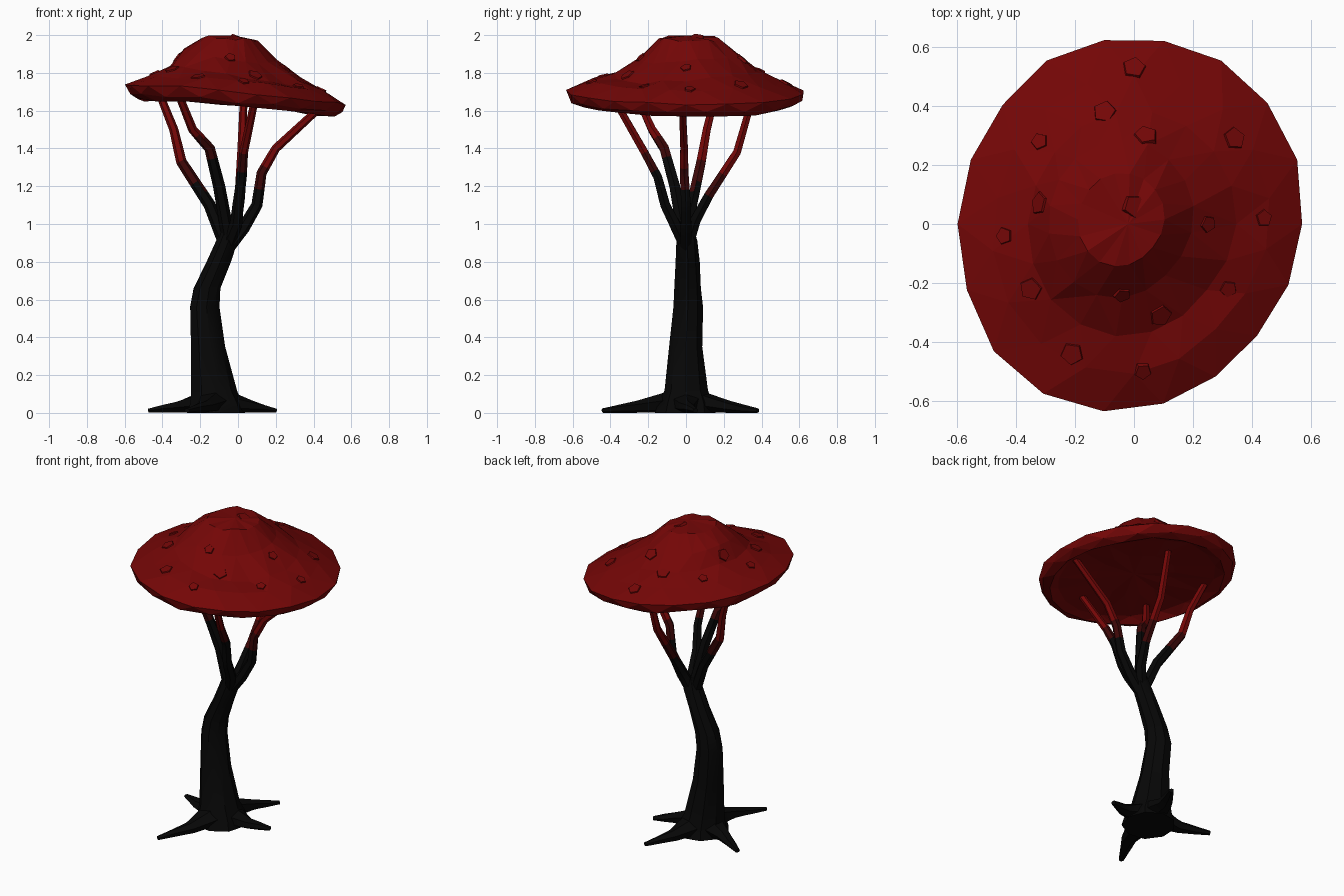
import bpy
import bmesh
import random
from math import cos, sin, pi, radians
from mathutils import Vector
from mathutils.bvhtree import BVHTree

random.seed(4)
default = bpy.data.objects.get("Cube")
if default:
    bpy.data.objects.remove(default, do_unlink=True)


def make_material(name, colour):
    mat = bpy.data.materials.new(name)
    mat.use_nodes = True
    rgba = (*colour, 1.0)
    mat.diffuse_color = rgba
    shader = mat.node_tree.nodes["Principled BSDF"]
    shader.inputs["Base Color"].default_value = rgba
    shader.inputs["Roughness"].default_value = 0.9
    return mat


BARK = make_material("charred bark", (0.002, 0.002, 0.002))
EMBER = make_material("dark red bark", (0.045, 0.002, 0.002))
RED = make_material("cap red", (0.175, 0.002, 0.002))


def finish(bm, name, materials, smooth_angle=None):
    """Turn the bmesh into a named object with its materials."""
    bmesh.ops.recalc_face_normals(bm, faces=bm.faces[:])
    mesh = bpy.data.meshes.new(name)
    bm.to_mesh(mesh)
    bm.free()
    for mat in materials:
        mesh.materials.append(mat)
    obj = bpy.data.objects.new(name, mesh)
    bpy.context.collection.objects.link(obj)
    if smooth_angle:
        bpy.ops.object.select_all(action="DESELECT")
        obj.select_set(True)
        bpy.context.view_layer.objects.active = obj
        bpy.ops.object.shade_smooth_by_angle(angle=radians(smooth_angle))
    return obj


def bridge(bm, lower, upper):
    count = len(lower)
    for i in range(count):
        j = (i + 1) % count
        bm.faces.new((lower[i], lower[j], upper[j], upper[i]))


def tube(name, points, radii, sides, ember_from=None, steps=1, ground=False):
    """Sweep a tapering ring along a path; colour changes with height."""
    points = [Vector(p) for p in points]
    path = []
    for k in range(len(points) - 1):
        for s in range(steps):
            t = s / steps
            path.append((points[k].lerp(points[k + 1], t),
                         radii[k] + (radii[k + 1] - radii[k]) * t))
    path.append((points[-1], radii[-1]))
    bm = bmesh.new()
    rings = []
    for k, (centre, radius) in enumerate(path):
        before = path[max(k - 1, 0)][0]
        after = path[min(k + 1, len(path) - 1)][0]
        turn = Vector((0, 0, 1)).rotation_difference(after - before)
        ring = []
        for i in range(sides):
            a = 2 * pi * i / sides
            offset = turn @ Vector((radius * cos(a), radius * sin(a), 0))
            if ground:
                offset.z *= min(1, centre.z / radius)
            ring.append(bm.verts.new(centre + offset))
        rings.append(ring)
    for lower, upper in zip(rings, rings[1:]):
        bridge(bm, lower, upper)
    bm.faces.new(rings[0])
    bm.faces.new(rings[-1])
    if ember_from:
        for face in bm.faces:
            height = face.calc_center_median().z
            face.material_index = (height > ember_from) + (height > ember_from + 0.12)
    return finish(bm, name, (BARK, EMBER, RED), 35)


# Trunk: flared foot, straight lower half, then a lean to the left
def trunk():
    bm = bmesh.new()
    rings = []
    profile = ((-0.12, 0, 0.0, 0.16), (-0.12, 0, 0.05, 0.145),
               (-0.13, 0, 0.12, 0.12), (-0.16, 0, 0.35, 0.09),
               (-0.18, 0.01, 0.56, 0.078), (-0.165, 0.01, 0.66, 0.073),
               (-0.105, 0.01, 0.8, 0.064), (-0.06, 0.005, 0.91, 0.058),
               (-0.04, 0, 0.98, 0.045))
    for x, y, z, r in profile:
        ring = []
        for i in range(9):
            a = 2 * pi * i / 9
            rr = r * random.uniform(0.95, 1.06)
            ring.append(bm.verts.new((x + rr * cos(a), y + rr * sin(a), z)))
        rings.append(ring)
    for lower, upper in zip(rings, rings[1:]):
        bridge(bm, lower, upper)
    bm.faces.new(rings[0])
    bm.faces.new(rings[-1])
    finish(bm, "trunk", (BARK,), 35)


trunk()

# Roots: flattened tapering limbs with a bend before the tip
for name, bend, tip in (("back_root", (-0.06, 0.22), (0.03, 0.38)),
                        ("left_root", (0.07, 0.0), (0.2, 0.05)),
                        ("right_root", (-0.31, 0.05), (-0.47, 0.14)),
                        ("front_root", (-0.17, -0.25), (-0.27, -0.44))):
    tube(name, ((-0.12, 0, 0.07), (*bend, 0.033), (*tip, 0.012)),
         (0.11, 0.046, 0.016), 6, steps=2, ground=True)

# Branches: name, height where the bark starts to redden, path
BRANCHES = (
    ("back_branch", 1.14, ((-0.05, 0.01, 0.9), (-0.01, 0.05, 1.02), (0.01, 0.12, 1.15),
                           (0.02, 0.27, 1.38), (0.03, 0.35, 1.66))),
    ("left_branch", 1.18, ((-0.05, 0, 0.88), (0.03, 0, 0.98), (0.1, 0, 1.1),
                           (0.125, -0.01, 1.27), (0.2, -0.01, 1.4),
                           (0.46, -0.02, 1.64))),
    ("right_branch", 1.2, ((-0.07, 0, 0.9), (-0.15, 0.03, 1.1), (-0.3, 0.08, 1.33),
                           (-0.34, 0.11, 1.5), (-0.42, 0.16, 1.7))),
    ("front_right_branch", 1.34, ((-0.05, -0.01, 0.92), (-0.1, -0.06, 1.2),
                                  (-0.15, -0.115, 1.4), (-0.24, -0.18, 1.5),
                                  (-0.32, -0.27, 1.7))),
    ("front_branch", 1.28, ((-0.05, -0.01, 0.9), (-0.01, -0.06, 1.0),
                            (0.0, -0.11, 1.1), (0.02, -0.15, 1.25),
                            (0.03, -0.22, 1.38), (0.09, -0.38, 1.66))),
)
for name, ember, path in BRANCHES:
    last = len(path) - 1
    radii = [0.036 - 0.016 * k / last for k in range(last + 1)]
    tube(name, path, radii, 6, ember_from=ember, steps=4)


# Cap: irregular faceted dome with a tilted rim and a shallow underside
def cap():
    bm = bmesh.new()
    segments = 18
    profile = ((0.4, 1.665), (0.8, 1.64), (0.89, 1.61), (0.97, 1.635), (1.0, 1.685),
               (0.8, 1.745), (0.6, 1.805), (0.42, 1.895), (0.25, 1.977))
    rings = []
    for k, (frac, height) in enumerate(profile):
        # the crown sits a little right of and behind the middle
        shift = Vector((-0.04, 0.015)) if height > 1.85 else Vector((0, 0))
        ring = []
        for i in range(segments):
            a = 2 * pi * (i + 0.5 * (k % 2)) / segments
            f = frac * random.uniform(0.99, 1.01)
            # outline is cut in at the front left, fuller at the front right
            f *= 1 - 0.08 * max(0, cos(a + 0.75)) ** 4 + 0.05 * max(0, cos(a + 2.4)) ** 4
            x, y = 0.587 * f * cos(a) + shift.x, 0.635 * f * sin(a) + shift.y
            z = height - 0.09 * x + 0.03 * y * y + random.uniform(-0.009, 0.009)
            # hollow on the front left slope
            if 0.4 < frac < 0.7 and height > 1.75:
                z -= 0.04 * max(0, cos(a + 1.0)) ** 2
            ring.append(bm.verts.new((x, y, z)))
        rings.append(ring)
    for lower, upper in zip(rings, rings[1:]):
        bridge(bm, lower, upper)
    for ring, x, height in ((rings[0], 0, 1.67), (rings[-1], -0.02, 1.998)):
        centre = bm.verts.new((x, 0, height))
        for i in range(segments):
            bm.faces.new((ring[i], ring[(i + 1) % segments], centre))
    bmesh.ops.triangulate(bm, faces=bm.faces[:])
    tree = BVHTree.FromBMesh(bm)
    finish(bm, "cap", (RED,))
    return tree


surface = cap()

# Warts: low five-sided studs seated on the cap surface
WARTS = ((0, 0.53, 4), (-0.1, 0.38, 4), (0.04, 0.3, 4), (0.34, 0.29, 4),
         (-0.32, 0.28, 3), (-0.32, 0.07, 4), (0, 0.06, 4), (0.25, 0, 3),
         (0.44, 0.02, 3), (-0.44, -0.04, 3), (-0.35, -0.22, 4), (-0.04, -0.24, 3),
         (0.32, -0.22, 3), (0.09, -0.31, 4), (-0.21, -0.44, 4), (0.03, -0.5, 3))
bm = bmesh.new()
for x, y, size in WARTS:
    spot, normal, _, _ = surface.ray_cast(Vector((x, y, 3)), Vector((0, 0, -1)))
    if normal.z < 0:
        normal = -normal
    turn = Vector((0, 0, 1)).rotation_difference(normal)
    phase = random.uniform(0, pi)
    rings = []
    for lift, scale in ((-0.01, 0.011), (0.007, 0.0095)):
        rings.append([bm.verts.new(spot + turn @ Vector((
            size * scale * cos(phase + 2 * pi * i / 5),
            size * scale * sin(phase + 2 * pi * i / 5), lift))) for i in range(5)])
    bridge(bm, *rings)
    bm.faces.new(rings[0])
    bm.faces.new(rings[1])
finish(bm, "cap_warts", (RED,))
